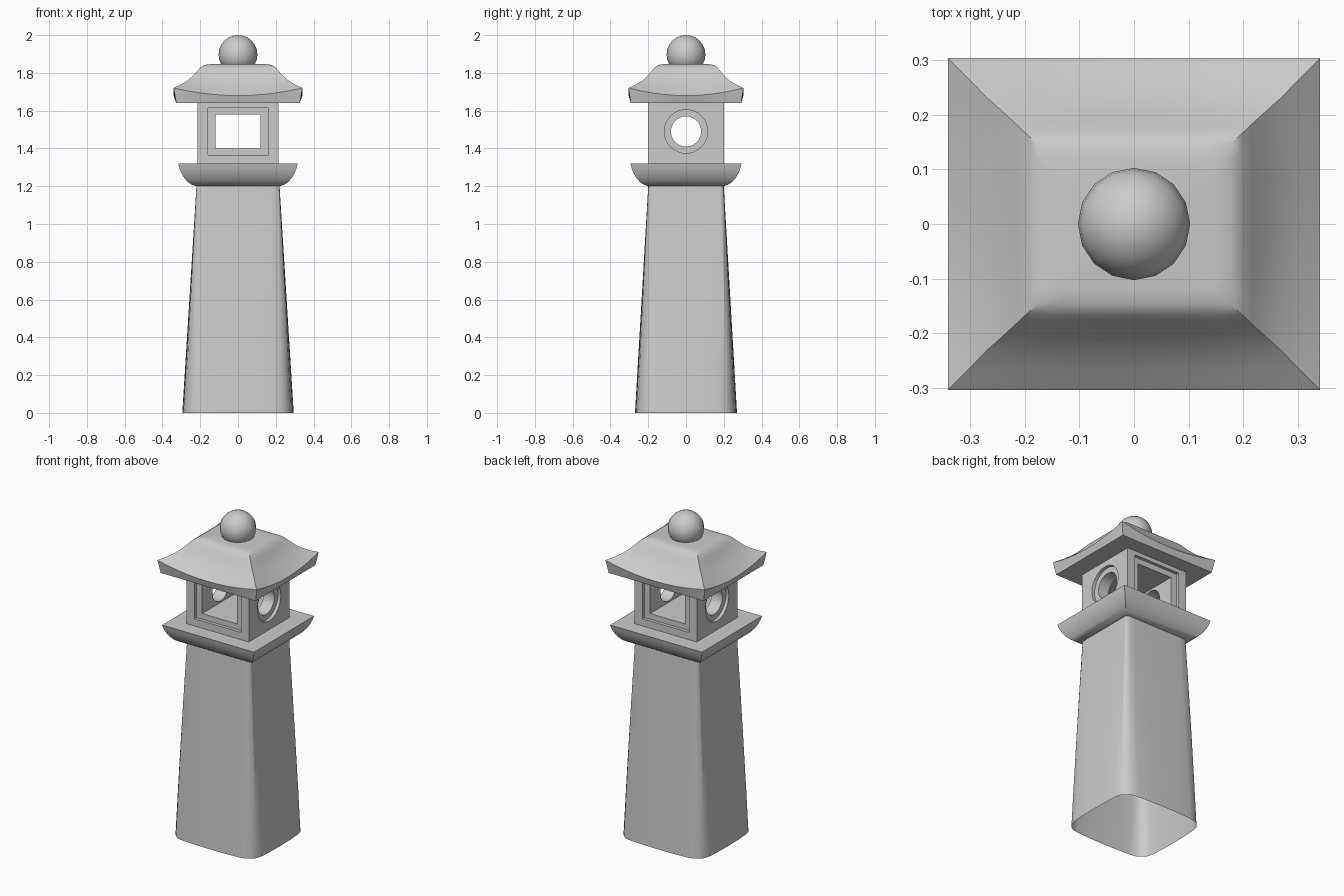
import bpy, bmesh, math

if "Cube" in bpy.data.objects:
    bpy.data.objects.remove(bpy.data.objects["Cube"])

def finish(ob, angle=30):
    bpy.ops.object.select_all(action='DESELECT')
    ob.select_set(True)
    bpy.context.view_layer.objects.active = ob
    bpy.ops.object.shade_smooth_by_angle(angle=math.radians(angle))

def loft(name, rings, bottom=True, top=True, angle=30):
    """Skin a stack of equal-length rings listed from bottom to top."""
    bm = bmesh.new()
    vs = [[bm.verts.new(p) for p in r] for r in rings]
    n = len(vs[0])
    for a, b in zip(vs, vs[1:]):
        for i in range(n):
            j = (i + 1) % n
            bm.faces.new((a[i], a[j], b[j], b[i]))
    if bottom:
        bm.faces.new(vs[0][::-1])
    if top:
        bm.faces.new(vs[-1])
    me = bpy.data.meshes.new(name)
    bm.to_mesh(me)
    bm.free()
    ob = bpy.data.objects.new(name, me)
    bpy.context.collection.objects.link(ob)
    finish(ob, angle)
    return ob

def turn(quad):
    """Repeat a quarter outline four times round the axis."""
    return [f(u, v) for f in (lambda u, v: (u, v), lambda u, v: (-v, u),
                              lambda u, v: (-u, -v), lambda u, v: (v, -u))
            for u, v in quad]

def ring(outline, hx, hy, z):
    return [(u * hx, v * hy, z) for u, v in outline]

# Pedestal: rounded at the foot, nearly square at the top, open below
foot = [(1, 0), (.995, .35), (.98, .64), (.95, .79), (.88, .88), (.79, .95), (.64, .98), (.35, .995)]
head = [(1, 0), (1, .4), (1, .75), (.998, .93), (.975, .975), (.93, .998), (.75, 1), (.4, 1)]
rows = []
for k in range(5):
    t = k / 4
    mix = [(a + (c - a) * t, b + (d - b) * t) for (a, b), (c, d) in zip(foot, head)]
    rows.append(ring(turn(mix), .295 - .075 * t, .27 - .07 * t, 1.2 * t))
loft("pedestal", rows, bottom=False, top=False)

# Tray: curved flare with mitred corners
square = turn([(1, -1)])
tray = [(.22, 1.2), (.243, 1.207), (.266, 1.222), (.285, 1.244), (.3, 1.27), (.31, 1.296), (.316, 1.32)]
loft("tray", [ring(square, h, h - .022, z) for h, z in tray])

# Fire box with recessed window frames and crossing openings
def box(name, size, loc):
    bpy.ops.mesh.primitive_cube_add(size=1, location=loc)
    ob = bpy.context.object
    ob.name = name
    ob.scale = size
    return ob

def disc(name, r, depth, loc):
    bpy.ops.mesh.primitive_cylinder_add(vertices=32, radius=r, depth=depth, location=loc,
                                        rotation=(0, math.pi / 2, 0))
    ob = bpy.context.object
    ob.name = name
    return ob

fire_box = box("fire_box", (.428, .4, .32), (0, 0, 1.48))
cutters = [box("window_cutter", (.24, 1, .18), (0, 0, 1.49)),
           disc("round_cutter", .08, 1, (0, 0, 1.49))]
for s in (-1, 1):
    cutters.append(box("frame_cutter", (.32, .04, .25), (0, s * .2, 1.49)))
    cutters.append(disc("ring_cutter", .115, .04, (s * .214, 0, 1.49)))
bpy.context.view_layer.objects.active = fire_box
for c in cutters:
    c.hide_render = True
    m = fire_box.modifiers.new("cut", 'BOOLEAN')
    m.operation = 'DIFFERENCE'
    m.solver = 'EXACT'
    m.object = c
    bpy.ops.object.modifier_apply(modifier=m.name)
for c in cutters:
    bpy.data.objects.remove(c)
finish(fire_box)

# Roof: hipped, swept up at the corners, sides sag between them
N = 10
side = turn([(1, -1 + 2 * i / N) for i in range(N)])

def roof_ring(hx, hy, z, sag):
    return [(u * hx, v * hy, z - sag * (1 - min(abs(u), abs(v)) ** 2)) for u, v in side]

roof = [(.327, .292, 1.64, 0), (.341, .304, 1.72, .04), (.305, .268, 1.737, .028),
        (.27, .232, 1.758, .018), (.24, .205, 1.783, .01), (.215, .182, 1.81, .004),
        (.198, .166, 1.83, 0), (.178, .148, 1.842, 0), (.15, .12, 1.846, 0)]
loft("roof", [roof_ring(*r) for r in roof])

# Finial ball
bpy.ops.mesh.primitive_uv_sphere_add(segments=16, ring_count=12, radius=.103, location=(0, 0, 1.897))
bpy.context.object.name = "finial"
finish(bpy.context.object)
